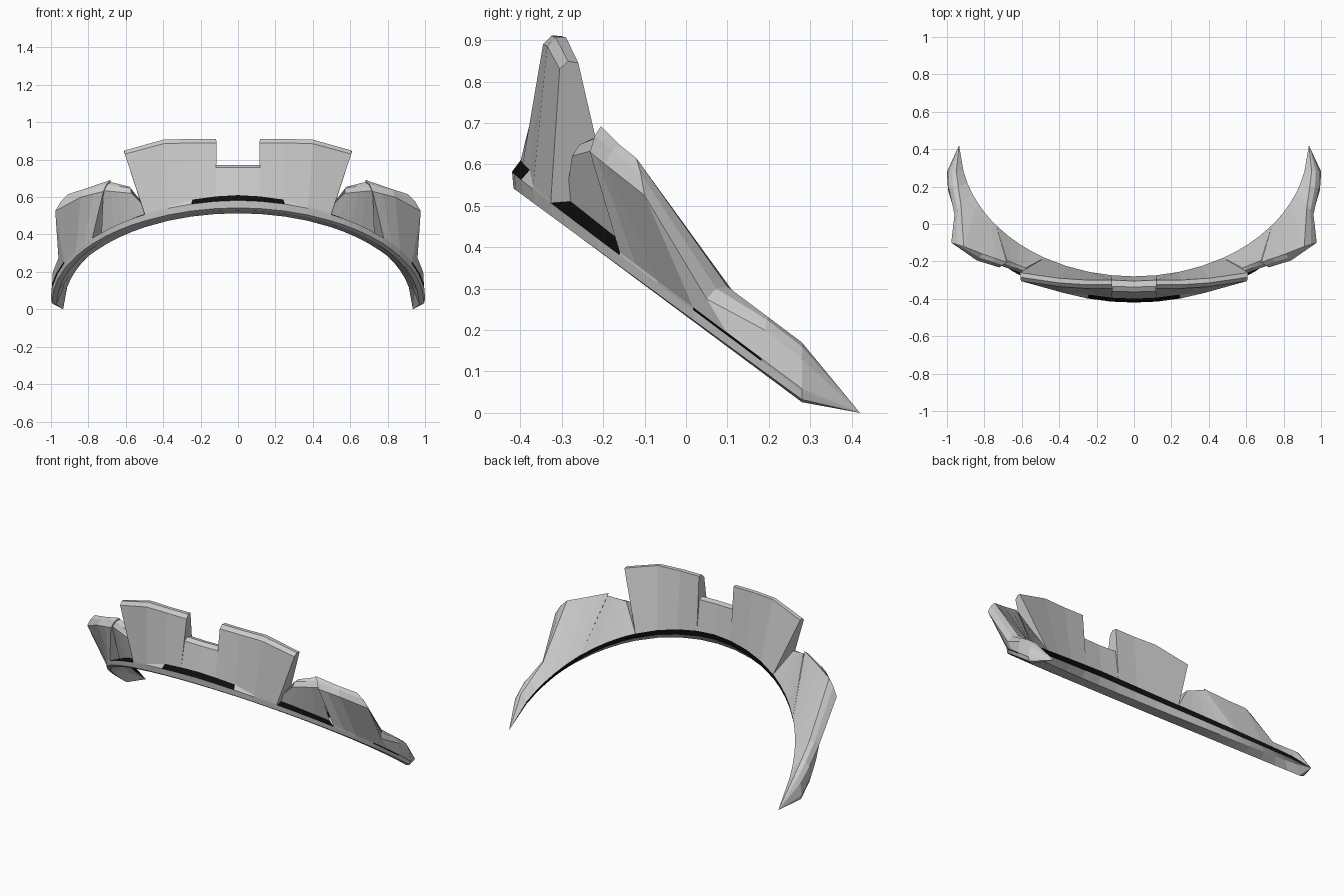
import bpy, math
from mathutils import Vector

if "Cube" in bpy.data.objects:
    bpy.data.objects.remove(bpy.data.objects["Cube"])

STATIONS = [0, 7, 14.5, 22, 30, 35, 40, 45, 51, 55, 60, 68, 75, 82, 90]
TIP = Vector((0.935, 0.42, 0.0))

dark = bpy.data.materials.new("dark_strip")
dark.diffuse_color = (0.004, 0.004, 0.004, 1)
dark.use_nodes = True
dark.node_tree.nodes["Principled BSDF"].inputs["Base Color"].default_value = dark.diffuse_color
grey = bpy.data.materials.new("grey_shell")
grey.diffuse_color = (0.6, 0.6, 0.6, 1)
grey.use_nodes = True
grey.node_tree.nodes["Principled BSDF"].inputs["Base Color"].default_value = grey.diffuse_color


def outer(t, inset=0.0, up=0.0):
    """Outer lower rail: half ellipse lying in the tilted plane."""
    a, k = math.radians(t), 1 - inset
    y = 0.28 - 0.70 * math.cos(a)
    z = 0.53 - 0.725 * (y + 0.41)
    return Vector((k * math.sin(a), 0.28 - 0.70 * k * math.cos(a), z + up * (1 - 0.5 * t / 90)))


def inner(t, grow=0.0, up=0.0):
    """Inner rail, a slightly narrower half ellipse."""
    a = math.radians(t * 1.03 if t < 51 else 52.5 + (t - 51) * 0.665)
    y = 0.42 - 0.70 * math.cos(a)
    z = 0.525 - 0.757 * (y + 0.28)
    return Vector(((0.93 + grow) * math.sin(a), y - grow * math.cos(a),
                   z + up * (1 - 0.5 * t / 90)))


def loft(name, sections, is_dark, cap_start, cap_end):
    """Skin open sections, cap the ends and mirror across x."""
    n = len(sections[0])
    verts = [p for s in sections for p in s]
    faces, mats = [], []
    for i in range(len(sections) - 1):
        for j in range(n - 1):
            a, b = i * n + j, (i + 1) * n + j
            faces.append((a, b, b + 1, a + 1))
            mats.append(1 if is_dark(i, j) else 0)
    if cap_start:
        faces.append(tuple(range(n)))
        mats.append(0)
    if cap_end:
        last = (len(sections) - 1) * n
        faces.append(tuple(last + j for j in reversed(range(n))))
        mats.append(0)
    me = bpy.data.meshes.new(name)
    me.from_pydata(verts, [], faces)
    me.materials.append(grey)
    me.materials.append(dark)
    me.polygons.foreach_set("material_index", mats)
    me.update()
    ob = bpy.data.objects.new(name, me)
    bpy.context.collection.objects.link(ob)
    mod = ob.modifiers.new("mirror", 'MIRROR')
    mod.use_axis[0] = True
    mod.merge_threshold = 0.0005


def plate(name, keys, cap_start=True, cap_end=True, tip=False):
    """Keys: (angle, ledge inset, ledge rise, outer top, inner top)."""
    sections, insets = [], []
    for t in [s for s in STATIONS if keys[0][0] <= s <= keys[-1][0]]:
        i = max(k for k in range(len(keys) - 1) if keys[k][0] <= t)
        a, b = keys[i], keys[i + 1]
        f = (t - a[0]) / (b[0] - a[0])
        inset, rise = (a[k] + (b[k] - a[k]) * f for k in (1, 2))
        ot, it = (Vector(a[k]).lerp(Vector(b[k]), f) for k in (3, 4))
        ridge = ot.lerp(it, 0.45) + Vector((0, 0, 0.012))
        sections.append([outer(t, 0, 0.045), outer(t, inset, 0.045 + rise),
                         ot, ridge, it, inner(t, 0, 0.06)])
        insets.append(abs(inset))
    if tip:
        sections.append([TIP] * 6)
        insets.append(0)
    loft(name, sections,
         lambda i, j: j == 0 and insets[i] > 0.003 and insets[i + 1] > 0.003,
         cap_start, cap_end)


# Curved lower band with the dark lining strip inside
band = [[inner(t, 0, 0.06), inner(t, 0.004, 0.025), inner(t, 0.035, -0.012),
         outer(t, 0.03, -0.008), outer(t, 0.005, 0.005), outer(t, 0, 0.045)]
        for t in STATIONS]
band.append([TIP] * 6)
loft("lower_band", band, lambda i, j: j == 0, False, False)

# Low notch at the centre front
plate("centre_notch", [
    (0, 0.03, 0.028, (0, -0.363, 0.757), (0, -0.305, 0.765)),
    (7, 0.03, 0.028, (0.12, -0.36, 0.757), (0.12, -0.30, 0.765))],
    cap_start=False, cap_end=False)

# Tall front plates either side of the notch
plate("front_plate", [
    (7, 0.03, 0.028, (0.115, -0.345, 0.89), (0.12, -0.30, 0.91)),
    (14.5, 0.03, 0.026, (0.25, -0.345, 0.89), (0.25, -0.30, 0.909)),
    (22, 0.0, 0.01, (0.40, -0.335, 0.885), (0.40, -0.29, 0.907)),
    (30, 0.0, 0.01, (0.605, -0.305, 0.83), (0.61, -0.26, 0.845))])

# Recessed link between front and side plates
plate("recessed_link", [
    (30, 0.06, 0.015, (0.57, -0.275, 0.62), (0.58, -0.235, 0.655)),
    (51, 0.06, 0.02, (0.72, -0.22, 0.635), (0.68, -0.195, 0.68))],
    cap_end=False)

# Side plates running back into the pointed tails
plate("side_plate", [
    (51, 0.0, 0.01, (0.72, -0.232, 0.63), (0.68, -0.205, 0.692)),
    (60, 0.0, 0.01, (0.84, -0.195, 0.60), (0.81, -0.16, 0.647)),
    (68, -0.004, 0.012, (0.977, -0.10, 0.525), (0.91, -0.12, 0.615)),
    (75, -0.004, 0.012, (0.96, 0.05, 0.275), (0.925, 0.10, 0.305)),
    (82, -0.004, 0.012, (0.99, 0.19, 0.20), (0.94, 0.20, 0.23)),
    (90, -0.001, 0.012, (0.99, 0.28, 0.13), (0.95, 0.28, 0.17))],
    cap_end=False, tip=True)
